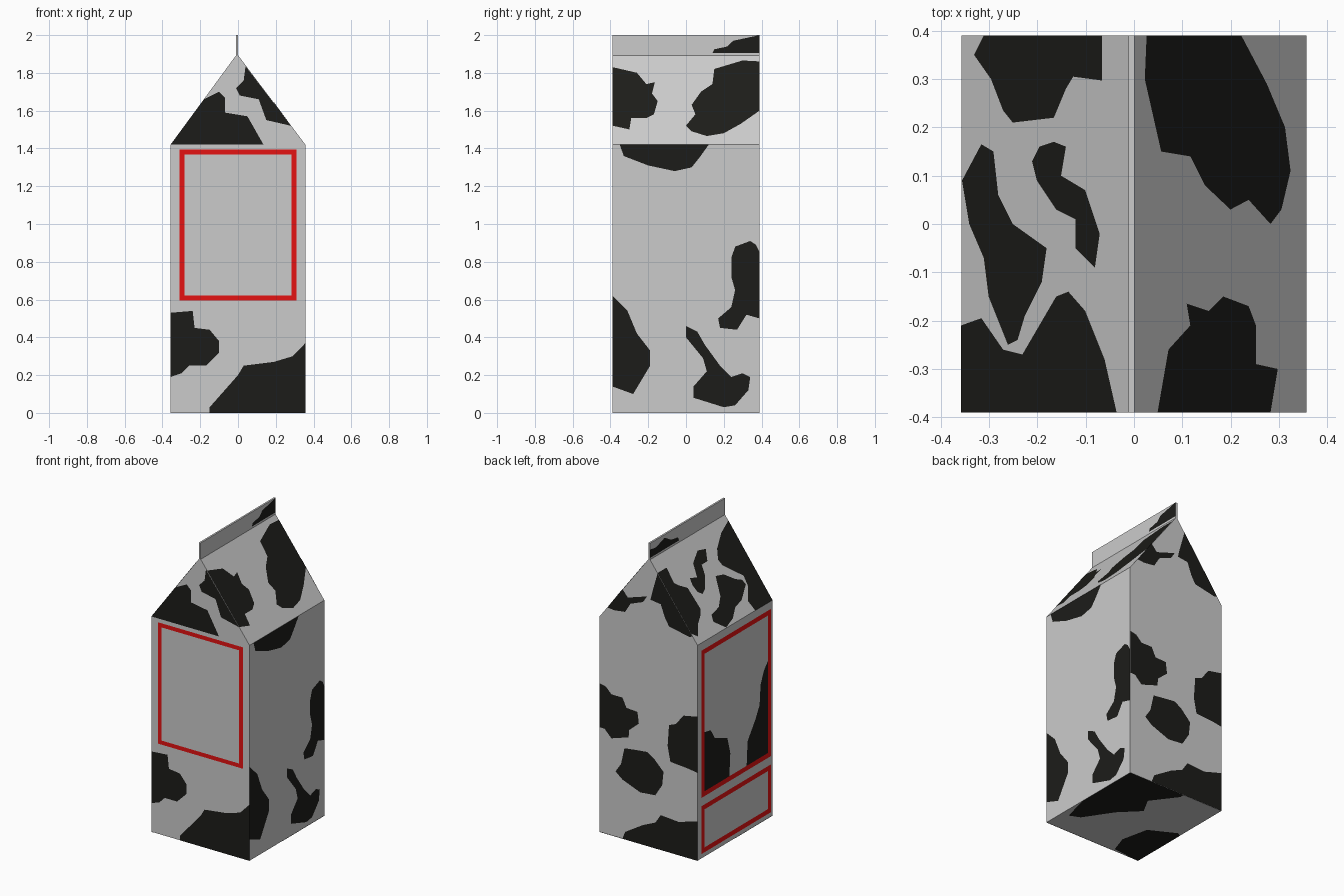
import bpy, bmesh
from mathutils import Vector

W, D, H, RIDGE, TOP = 0.357, 0.39, 1.42, 1.90, 2.0   # half width, half depth, heights
RX, FT = -0.005, 0.006                               # ridge x and half fin thickness


def material(name, rgb):
    m = bpy.data.materials.new(name)
    m.diffuse_color = (*rgb, 1)
    return m


BLACK = material("black", (0.012, 0.012, 0.01))
RED = material("red", (0.78, 0.006, 0.006))


def add_object(name, bm, mat=None):
    me = bpy.data.meshes.new(name)
    bm.to_mesh(me)
    bm.free()
    ob = bpy.data.objects.new(name, me)
    bpy.context.collection.objects.link(ob)
    if mat:
        me.materials.append(mat)
    return ob


def extrude_profile(name, profile):
    """Extrude an (x, z) profile along the full depth."""
    bm = bmesh.new()
    f = bm.faces.new([bm.verts.new((x, -D, z)) for x, z in profile])
    r = bmesh.ops.extrude_face_region(bm, geom=[f])
    bmesh.ops.translate(bm, vec=(0, 2 * D, 0),
                        verts=[v for v in r["geom"] if isinstance(v, bmesh.types.BMVert)])
    bmesh.ops.recalc_face_normals(bm, faces=bm.faces)
    return add_object(name, bm)


# Carton with gable roof, and the sealed fin on its ridge
extrude_profile("carton", [(-W, 0), (W, 0), (W, H), (RX, RIDGE), (-W, H)])
extrude_profile("top_fin", [(RX - FT, RIDGE - 0.008), (RX + FT, RIDGE - 0.008),
                            (RX + FT, TOP), (RX - FT, TOP)])

# Each surface: map from 2D to 3D, and the outward normal
SLOPE = RIDGE - H
SURFACES = {
    "front": (lambda x, z: (x, -D, z), (0, -1, 0)),
    "back": (lambda x, z: (x, D, z), (0, 1, 0)),
    "right": (lambda y, z: (W, y, z), (1, 0, 0)),
    "left": (lambda y, z: (-W, y, z), (-1, 0, 0)),
    "bottom": (lambda x, y: (x, y, 0), (0, 0, -1)),
    "right_roof": (lambda y, z: (W + (RX - W) * (z - H) / SLOPE, y, z), (SLOPE, 0, W - RX)),
    "left_roof": (lambda x, y: (x, y, H + SLOPE * (x + W) / (RX + W)), (-SLOPE, 0, W + RX)),
    "right_fin": (lambda y, z: (RX + FT, y, z), (1, 0, 0)),
    "left_fin": (lambda y, z: (RX - FT, y, z), (-1, 0, 0)),
}


def patches(name, surface, outlines, mat, lift):
    """Lay flat outlines on a surface, raised by a hair."""
    place, n = SURFACES[surface]
    n = Vector(n).normalized()
    bm = bmesh.new()
    for pts in outlines:
        f = bm.faces.new([bm.verts.new(Vector(place(*p)) + n * lift) for p in pts])
        f.normal_update()
        if f.normal.dot(n) < 0:
            f.normal_flip()
    bmesh.ops.triangulate(bm, faces=bm.faces)
    return add_object(name, bm, mat)


def spots(surface, *outlines):
    patches(surface + "_spots", surface, outlines, BLACK, 0.0012)


def frame(name, surface, u0, u1, v0, v1, t):
    """Rectangular border of width t."""
    outer = [(u0, v0), (u1, v0), (u1, v1), (u0, v1)]
    inner = [(u0 + t, v0 + t), (u1 - t, v0 + t), (u1 - t, v1 - t), (u0 + t, v1 - t)]
    quads = [[outer[i], outer[(i + 1) % 4], inner[(i + 1) % 4], inner[i]] for i in range(4)]
    patches(name, surface, quads, RED, 0.002)


# Red panel borders
frame("front_panel_border", "front", -0.31, 0.31, 0.595, 1.395, 0.027)
frame("left_large_border", "left", -0.375, 0.35, 0.40, 1.37, 0.032)
frame("left_small_border", "left", -0.375, 0.35, 0.03, 0.345, 0.032)

# Front wall and gable spots
spots("front",
      [(-W, .53), (-.24, .54), (-.23, .45), (-.15, .44), (-.10, .38), (-.10, .32),
       (-.17, .25), (-.26, .25), (-.30, .21), (-W, .19)],
      [(-.15, 0), (-.15, .03), (0, .2), (.03, .25), (.19, .27), (.29, .30), (W, .37), (W, 0)],
      [(-W, H), (-.18, 1.66), (-.1, 1.70), (-.07, 1.67), (-.07, 1.59), (.05, 1.57), (.135, H)],
      [(.04, 1.835), (.28, 1.52), (.15, 1.55), (.11, 1.66), (.01, 1.68), (-.01, 1.72), (.03, 1.76)])

# Back wall and gable spots
spots("back",
      [(W, .98), (.31, .97), (.27, .93), (.19, .93), (.16, .87), (.08, .865), (.07, .79),
       (.14, .73), (.145, .68), (.27, .64), (.32, .69), (W, .69)],
      [(.175, .60), (.10, .61), (.01, .62), (-.04, .59), (-.11, .52), (-.10, .43),
       (-.05, .35), (.06, .34), (.19, .39), (.24, .43), (.20, .49)],
      [(-W, .95), (-.255, .93), (-.20, .86), (-.15, .84), (-.14, .70), (-.16, .60),
       (-.29, .59), (-W, .58)],
      [(.19, 0), (.17, .05), (.04, .13), (-.05, .17), (-.09, .23), (-.22, .22), (-W, .26), (-W, 0)],
      [(-.066, 1.815), (-.03, 1.69), (-.015, 1.63), (-.09, 1.62), (-.12, 1.54),
       (-.15, 1.49), (-.30, 1.46), (-.32, 1.47)],
      [(.30, 1.495), (.19, 1.645), (.15, 1.60), (.01, 1.645), (.04, 1.60), (.13, 1.565),
       (.17, 1.50), (.25, 1.49)])

# Right wall spots
spots("right",
      [(-.35, H), (-.33, 1.36), (-.2, 1.31), (-.06, 1.28), (.03, 1.30), (.07, 1.35), (.12, H)],
      [(.24, .82), (.26, .88), (.34, .91), (.37, .89), (D, .85), (D, .50), (.32, .52),
       (.27, .44), (.18, .45), (.17, .50), (.24, .56), (.26, .65), (.24, .72)],
      [(-D, .62), (-.31, .54), (-.26, .42), (-.19, .33), (-.19, .25), (-.28, .1), (-D, .14)],
      [(0, .46), (.06, .43), (.10, .36), (.18, .25), (.24, .19), (.30, .21), (.34, .19),
       (.33, .12), (.26, .04), (.2, .03), (.04, .08), (.04, .14), (.11, .22), (.09, .29), (0, .4)])

# Left wall spots, cropped by the large border
spots("left",
      [(.318, .82), (.255, .81), (.21, .74), (.08, .69), (.05, .58), (.06, .43), (.318, .43)],
      [(-.343, 1.04), (-.30, .99), (-.265, .91), (-.255, .78), (-.21, .70), (-.13, .59),
       (-.12, .43), (-.343, .43)])

# Underside spots
spots("bottom",
      [(W, D), (W, -.05), (.31, -.24), (.24, -.21), (.12, -.03), (0, .09), (.06, .20),
       (-.06, .36), (-.06, D)],
      [(-.16, -.37), (-.12, -.25), (-.16, -.07), (-.33, .02), (-W, 0), (-W, -D)])

# Right roof slope spots
spots("right_roof",
      [(-D, 1.83), (-.26, 1.80), (-.21, 1.74), (-.165, 1.75), (-.18, 1.69), (-.15, 1.65),
       (-.17, 1.58), (-.21, 1.56), (-.29, 1.56), (-.30, 1.50), (-D, 1.52)],
      [(D, 1.86), (.30, 1.865), (.15, 1.82), (.14, 1.74), (.08, 1.70), (.03, 1.63),
       (.05, 1.58), (0, 1.52), (.03, 1.49), (.11, 1.465), (.20, 1.48), (.29, 1.53), (D, 1.60)])

# Left roof slope spots
spots("left_roof",
      [(-.33, .35), (-.31, D), (-.065, D), (-.065, .297), (-.125, .305), (-.14, .28),
       (-.165, .22), (-.25, .21), (-.27, .235), (-.295, .30)],
      [(-.315, .165), (-.355, .09), (-.34, 0), (-.31, -.07), (-.30, -.15), (-.26, -.25),
       (-.24, -.24), (-.225, -.19), (-.19, -.12), (-.18, -.05), (-.25, 0), (-.28, .06), (-.29, .15)],
      [(-.165, .17), (-.195, .16), (-.21, .13), (-.20, .09), (-.16, .03), (-.12, .01),
       (-.12, -.05), (-.08, -.09), (-.07, -.02), (-.10, .07), (-.15, .10), (-.14, .16)],
      [(-W, -.21), (-.315, -.195), (-.27, -.26), (-.23, -.27), (-.16, -.15), (-.135, -.14),
       (-.10, -.18), (-.06, -.28), (-.035, -D), (-W, -D)])

# Fin spots on both sides
spots("right_fin",
      [(.14, 1.905), (.15, 1.925), (.22, 1.94), (.25, 1.97), (D, TOP), (D, 1.905)])
spots("left_fin",
      [(D, 1.905), (D, 1.96), (.33, 1.95), (.24, 1.98), (.17, 1.94), (.10, 1.93), (.09, 1.905)])
